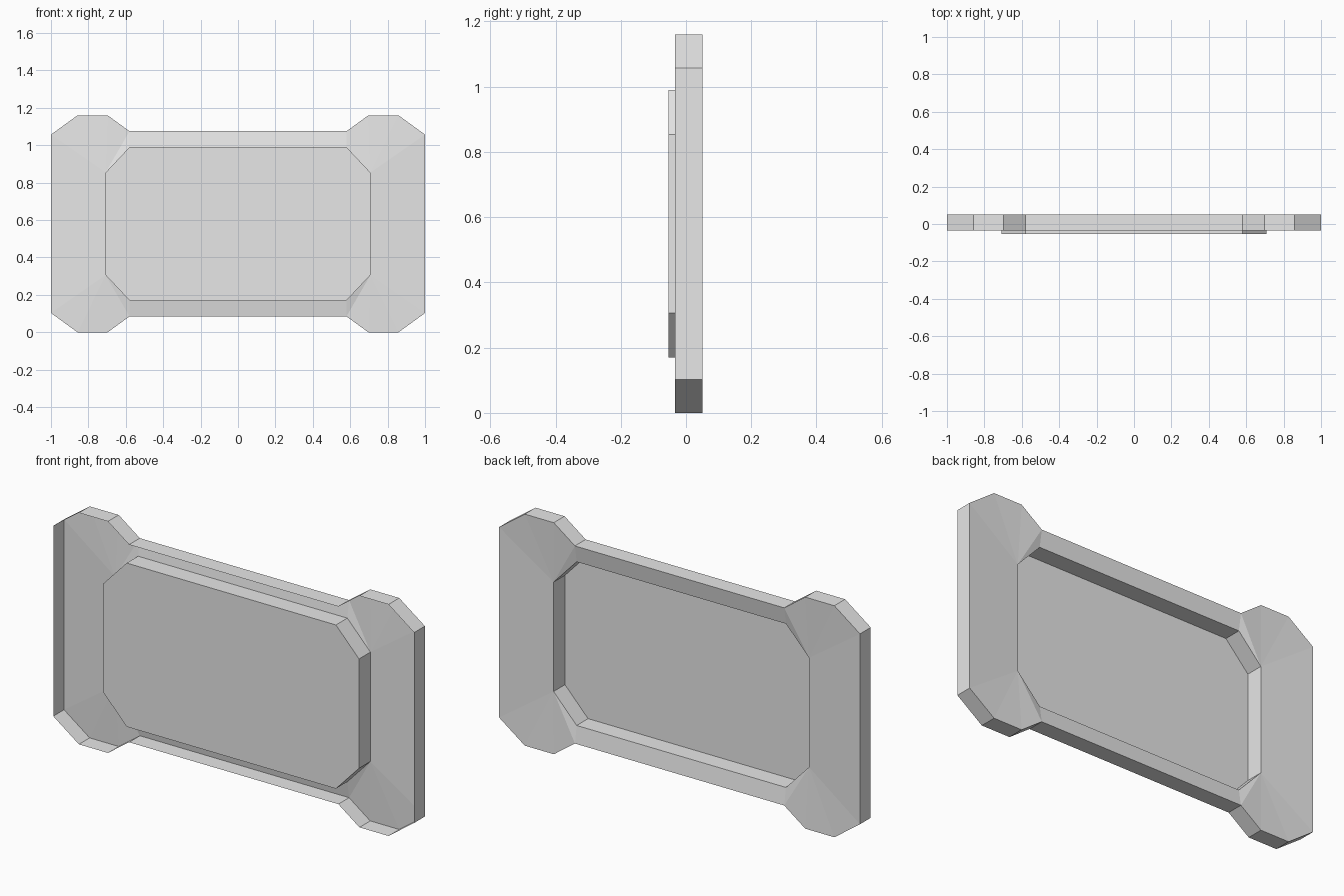
import bpy
import bmesh

cube = bpy.data.objects.get("Cube")
if cube:
    bpy.data.objects.remove(cube, do_unlink=True)

HEIGHT = 1.16
RIM_FRONT, RIM_BACK = -0.034, 0.051
INNER_BACK, PANEL_FRONT = 0.037, -0.053

# One quarter of each outline, from top middle to side middle
OUTER = [(0, 0.495), (0.58, 0.495), (0.697, 0.58), (0.858, 0.58), (1, 0.477), (1, 0)]
INNER = [(0, 0.41), (0.58, 0.41), (0.708, 0.274), (0.708, 0)]

grey = bpy.data.materials.new("light_grey")
grey.use_nodes = True
colour = (0.8, 0.8, 0.8, 1)
grey.diffuse_color = colour
grey.node_tree.nodes["Principled BSDF"].inputs["Base Color"].default_value = colour


def ring(bm, outline, y):
    return [bm.verts.new((x, y, z)) for x, z in outline]


def wall(bm, front, back):
    for i in range(len(front) - 1):
        bm.faces.new((front[i], front[i + 1], back[i + 1], back[i]))


def finish(name, bm):
    """Turn a quarter into a whole part by mirroring it across x and z."""
    mesh = bpy.data.meshes.new(name)
    bmesh.ops.recalc_face_normals(bm, faces=bm.faces)
    bm.to_mesh(mesh)
    bm.free()
    mesh.materials.append(grey)
    obj = bpy.data.objects.new(name, mesh)
    bpy.context.collection.objects.link(obj)
    obj.location.z = HEIGHT / 2
    mirror = obj.modifiers.new("mirror", 'MIRROR')
    mirror.use_axis = (True, False, True)


# Surround: thin outer rim with a sloping sheet at its back
bm = bmesh.new()
front = ring(bm, OUTER, RIM_FRONT)
back = ring(bm, OUTER, RIM_BACK)
inner = ring(bm, INNER, INNER_BACK)
wall(bm, front, back)
bm.faces.new((back[0], back[1], inner[1], inner[0]))
bm.faces.new((back[1], inner[2], inner[1]))
for i in range(1, 4):
    bm.faces.new((back[i], back[i + 1], inner[2]))
bm.faces.new((back[4], back[5], inner[3], inner[2]))
finish("surround", bm)

# Raised panel: hollow behind, standing forward of the rim
bm = bmesh.new()
front = ring(bm, INNER, PANEL_FRONT)
back = ring(bm, INNER, INNER_BACK)
wall(bm, front, back)
centre = bm.verts.new((0, PANEL_FRONT, 0))
bm.faces.new(front + [centre])
finish("raised_panel", bm)
